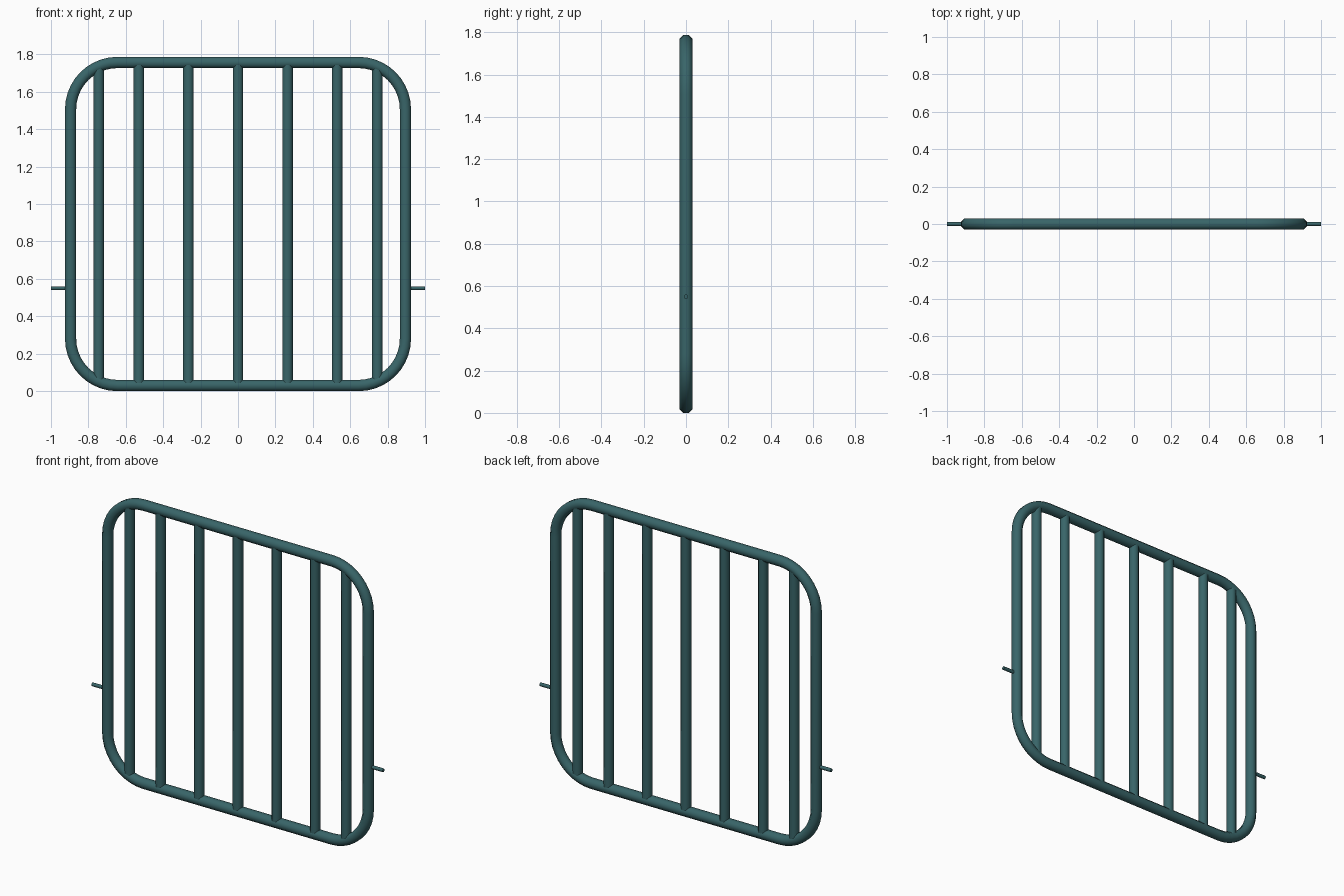
import bpy, bmesh, math
from mathutils import Vector

if "Cube" in bpy.data.objects:
    bpy.data.objects.remove(bpy.data.objects["Cube"])

SIDES = 8
TUBE = 0.03 / math.cos(math.pi / SIDES)   # flats face front and back

paint = bpy.data.materials.new("dark_teal_paint")
paint.diffuse_color = (0.04, 0.13, 0.14, 1)
paint.use_nodes = True
paint.node_tree.nodes["Principled BSDF"].inputs["Base Color"].default_value = paint.diffuse_color


def finish(ob):
    ob.data.materials.append(paint)
    bpy.ops.object.select_all(action='DESELECT')
    ob.select_set(True)
    bpy.context.view_layer.objects.active = ob
    bpy.ops.object.shade_smooth_by_angle(angle=math.radians(50))


def rod(name, loc, radius, length, axis, sides=SIDES):
    bpy.ops.mesh.primitive_cylinder_add(vertices=sides, radius=radius, depth=length)
    ob = bpy.context.object
    ob.name = name
    for v in ob.data.vertices:
        a = math.pi / sides
        x, y, z = v.co
        x, y = x * math.cos(a) - y * math.sin(a), x * math.sin(a) + y * math.cos(a)
        v.co = (x, y, z) if axis == 'Z' else (z, y, x)
    if axis == 'X':
        ob.data.flip_normals()
    ob.location = loc
    finish(ob)


# Rounded rectangular frame: octagonal section swept round a closed path
HALF_W, LOW, HIGH, CORNER, STEPS = 0.895, 0.03, 1.757, 0.25, 10
path = []
for k, (sx, z) in enumerate([(1, HIGH - CORNER), (-1, HIGH - CORNER),
                             (-1, LOW + CORNER), (1, LOW + CORNER)]):
    for i in range(STEPS + 1):
        a = (k + i / STEPS) * math.pi / 2
        out = Vector((math.cos(a), 0, math.sin(a)))
        path.append((Vector((sx * (HALF_W - CORNER), 0, z)) + out * CORNER, out))

bm = bmesh.new()
rings = []
for centre, out in path:
    ring = []
    for j in range(SIDES):
        t = (j + 0.5) * 2 * math.pi / SIDES
        offset = out * math.cos(t) + Vector((0, math.sin(t), 0))
        ring.append(bm.verts.new(centre + offset * TUBE))
    rings.append(ring)
for i, ring in enumerate(rings):
    nxt = rings[(i + 1) % len(rings)]
    for j in range(SIDES):
        m = (j + 1) % SIDES
        bm.faces.new((ring[j], ring[m], nxt[m], nxt[j]))
bmesh.ops.recalc_face_normals(bm, faces=bm.faces)
mesh = bpy.data.meshes.new("gate_frame")
bm.to_mesh(mesh)
bm.free()
frame = bpy.data.objects.new("gate_frame", mesh)
bpy.context.collection.objects.link(frame)
finish(frame)

# Upright bars, the outer pair ending in the rounded corners
for n, x in enumerate((-0.745, -0.53, -0.265, 0, 0.265, 0.53, 0.745)):
    bottom = 0.051 if abs(x) > 0.7 else LOW
    top = LOW + HIGH - bottom
    rod(f"upright_bar_{n + 1}", (x, 0, (bottom + top) / 2),
        0.028 / math.cos(math.pi / SIDES), top - bottom, 'Z')

# Thin pivot pins on both sides
for side, sx in (("left", -1), ("right", 1)):
    rod(f"pivot_pin_{side}", (sx * 0.95, 0, 0.55), 0.011, 0.1, 'X')
